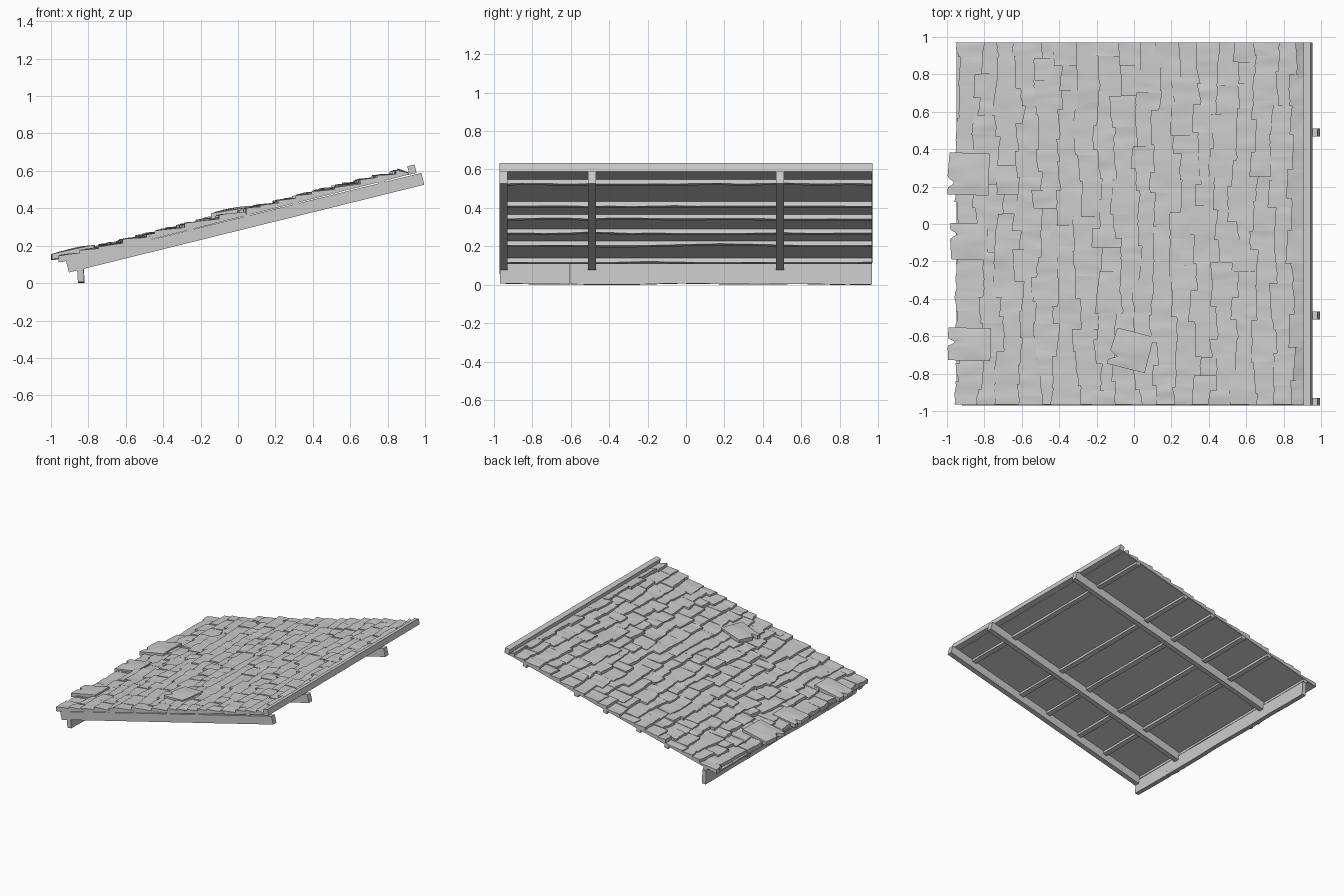
import bpy, bmesh, math, random
from mathutils import Vector, Matrix, noise

if "Cube" in bpy.data.objects:
    bpy.data.objects.remove(bpy.data.objects["Cube"])

random.seed(7)
SLOPE = 0.252
ANG = math.atan(0.247)


def plane(x):
    return 0.35 + SLOPE * x


def finish(bm, name, smooth=None):
    bmesh.ops.recalc_face_normals(bm, faces=bm.faces)
    me = bpy.data.meshes.new(name)
    bm.to_mesh(me)
    bm.free()
    ob = bpy.data.objects.new(name, me)
    bpy.context.collection.objects.link(ob)
    if smooth:
        bpy.ops.object.select_all(action='DESELECT')
        ob.select_set(True)
        bpy.context.view_layer.objects.active = ob
        bpy.ops.object.shade_smooth_by_angle(angle=math.radians(smooth))
    return ob


def beam(name, center, size, tilt=-ANG, cuts=0, wobble=0.0):
    """Box tilted about y, optionally subdivided along y and made uneven."""
    bm = bmesh.new()
    bmesh.ops.create_cube(bm, size=1)
    bmesh.ops.scale(bm, vec=size, verts=bm.verts)
    if cuts:
        edges = [e for e in bm.edges
                 if abs(e.verts[0].co.y - e.verts[1].co.y) > 0.01]
        bmesh.ops.subdivide_edges(bm, edges=edges, cuts=cuts)
        for v in bm.verts:
            if v.co.z < 0:
                v.co.z += wobble * abs(noise.noise((center[0] * 9, v.co.y * 3, 2)))
    bmesh.ops.transform(bm, verts=bm.verts, matrix=Matrix.Translation(center)
                        @ Matrix.Rotation(tilt, 4, 'Y'))
    return finish(bm, name)


def slab(bm, x0, x1, y0, y1, h_low, h_high, bottom, edge, nx=5, ny=6,
         wave=0.006, spin=0.0, arch=0.0):
    """Uneven tile lying on the roof plane; edge(t) shapes its low end."""
    seed = random.uniform(0, 50)
    cx, cy = (x0 + x1) / 2, (y0 + y1) / 2
    layers = []
    for lower in (False, True):
        grid = []
        for j in range(ny + 1):
            t = j / ny
            xa = x0 + edge(t)
            row = []
            for i in range(nx + 1):
                s = i / nx
                x = xa + (x1 - xa) * s
                y = y0 + (y1 - y0) * t
                h = h_low + (h_high - h_low) * (x - x0) / (x1 - x0)
                h += wave * noise.noise((x * 9 + seed, y * 22, seed))
                h += arch * (1 - (2 * t - 1) ** 2) * (1 - (2 * s - 1) ** 2)
                if lower:
                    h = bottom(h)
                p = Matrix.Rotation(spin, 2) @ Vector((x - cx, y - cy))
                px = max(-1.0, min(p.x + cx, 0.915))
                py = max(-0.968, min(p.y + cy, 0.97))
                row.append(bm.verts.new((px, py, plane(px) + h)))
            grid.append(row)
        layers.append(grid)
    a, b = layers
    for g in layers:
        for j in range(ny):
            for i in range(nx):
                bm.faces.new((g[j][i], g[j][i+1], g[j+1][i+1], g[j+1][i]))
    for j in range(ny):
        for i in (0, nx):
            bm.faces.new((a[j][i], a[j+1][i], b[j+1][i], b[j][i]))
    for i in range(nx):
        for j in (0, ny):
            bm.faces.new((a[j][i], a[j][i+1], b[j][i+1], b[j][i]))


# Flat underlay sheet
bm = bmesh.new()
bmesh.ops.create_cube(bm, size=1)
for v in bm.verts:
    x = -0.95 if v.co.x < 0 else 0.91
    v.co = (x, -0.965 if v.co.y < 0 else 0.967, plane(x) + (0 if v.co.z < 0 else 0.01))
finish(bm, "roof_sheet")

# Overlapping courses of worn shingles
bm = bmesh.new()
STEP = 0.105
for r in range(18):
    base = -0.95 + STEP * r
    y = -0.966 - (random.uniform(0.03, 0.08) if r % 2 else 0)
    k = 0
    while y < 0.96:
        w = random.uniform(0.09, 0.19)
        y1 = y + w
        if y1 > 0.90:
            y1 = 0.97
        x0 = base + (random.uniform(-0.018, 0.045) if r else random.uniform(-0.01, 0.015))
        skew = random.uniform(-0.018, 0.018)
        jag = random.uniform(0, 9)
        slab(bm, x0, min(x0 + 0.215, 0.914), max(y, -0.967), y1 + 0.002,
             random.uniform(0.034, 0.044), 0.008, lambda h: min(0.003, h - 0.004),
             lambda t: skew * (t - 0.5) + 0.008 * noise.noise((t * 3, jag, 0)))
        y = y1
        k += 1
finish(bm, "shingles", 40)


# Loose broken tiles lying on top: (x0, x1, y0, y1, low, high, spin, notch)
def broken(notch):
    return lambda t: 0.045 * max(0, 1 - abs(t - notch) / 0.12) + 0.012 * abs(t - notch)


loose = [(-0.998, -0.775, 0.155, 0.38, 0.056, 0.045, -0.03, 0.28),
         (-0.985, -0.78, -0.19, 0.005, 0.052, 0.034, 0.0, 0.7),
         (-0.998, -0.767, -0.73, -0.555, 0.056, 0.047, -0.02, 0.55),
         (-0.125, 0.085, -0.775, -0.575, 0.060, 0.040, -0.25, 0.25)]
for n, (x0, x1, y0, y1, lo, hi, spin, notch) in enumerate(loose):
    bm = bmesh.new()
    slab(bm, x0, x1, y0, y1, lo, hi, lambda h: h - 0.03, broken(notch),
         nx=6, ny=16, wave=0.003, spin=spin, arch=0.008)
    finish(bm, f"loose_tile_{n + 1}", 40)

# Three sloping rafters
for n, y in enumerate((-0.95, -0.49, 0.49)):
    beam(f"rafter_{n + 1}", (0.038, y, 0.323), (1.957, 0.042, 0.065))

# Cross battens under the sheet
for n, x in enumerate((0.77, 0.31, 0.05, -0.25, -0.50, -0.85)):
    beam(f"batten_{n + 1}", (x, 0.0, plane(x) - 0.011), (0.036, 1.935, 0.03),
         cuts=16, wobble=0.014)

# Ridge board along the high edge
beam("ridge_board", (0.93, 0.0, 0.607), (0.04, 1.94, 0.046))

# Eaves board with a worn lower edge and a split
front = beam("eaves_board", (-0.84, -0.19, 0.05), (0.034, 1.555, 0.1), tilt=0.0)
bpy.data.objects.remove(front)
for n, (a, b) in enumerate(((-0.968, -0.603), (-0.6, 0.968))):
    beam(f"eaves_board_{n + 1}", (-0.842 + 0.002 * n, (a + b) / 2, 0.055),
         (0.034, b - a, 0.11), tilt=-0.06, cuts=24, wobble=0.016)
